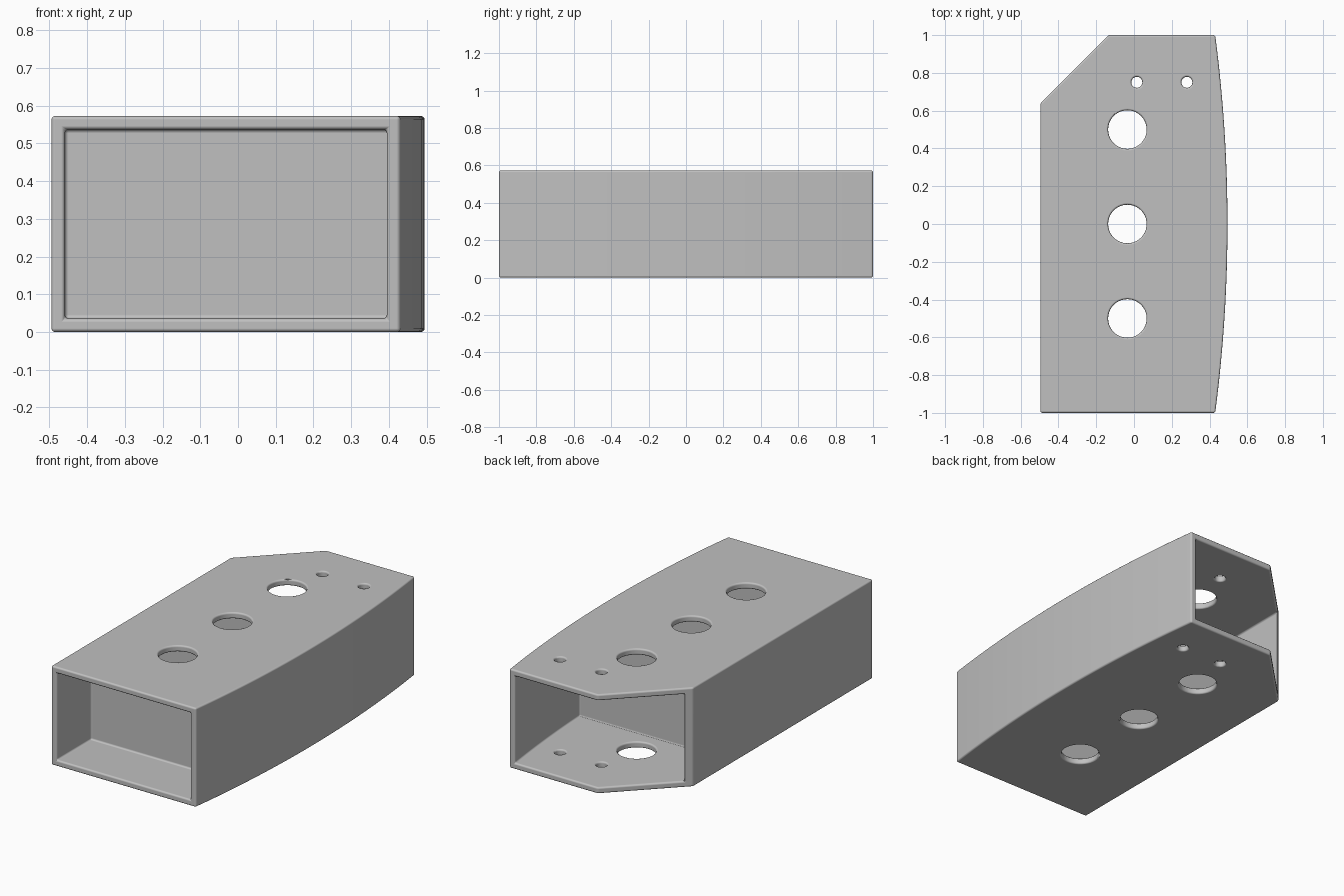
import bpy, bmesh, math

cube = bpy.data.objects.get("Cube")
if cube:
    bpy.data.objects.remove(cube, do_unlink=True)

HEIGHT, HALF_WIDTH, WALL = 0.573, 0.495, 0.036
RADIUS = 7.72          # radius of the bowed side
RIBS = (-0.67, -0.18, 0.31)
RIB_HALF = 0.016

grey = bpy.data.materials.new("plain grey")
grey.use_nodes = True
colour = (0.53, 0.53, 0.53, 1)
grey.diffuse_color = colour
grey.node_tree.nodes["Principled BSDF"].inputs["Base Color"].default_value = colour


def prism(name, outline, z0, z1):
    """Extrude a plan outline between two heights."""
    bm = bmesh.new()
    face = bm.faces.new([bm.verts.new((x, y, z0)) for x, y in outline])
    out = bmesh.ops.extrude_face_region(bm, geom=[face])
    for v in out["geom"]:
        if isinstance(v, bmesh.types.BMVert):
            v.co.z = z1
    bmesh.ops.recalc_face_normals(bm, faces=bm.faces)
    mesh = bpy.data.meshes.new(name)
    bm.to_mesh(mesh)
    bm.free()
    obj = bpy.data.objects.new(name, mesh)
    bpy.context.collection.objects.link(obj)
    mesh.materials.append(grey)
    return obj


def bowed_side(y0, y1, inset, steps):
    """Points along the bowed side, optionally moved inwards."""
    pts = []
    for i in range(steps + 1):
        y = y0 + (y1 - y0) * i / steps
        x = HALF_WIDTH - RADIUS + math.sqrt((RADIUS - inset) ** 2 - y * y)
        pts.append((x, y))
    return pts


def circle(x, y, r, sides):
    return [(x + r * math.cos(math.tau * i / sides),
             y + r * math.sin(math.tau * i / sides)) for i in range(sides)]


# Outer body with one cut-off rear corner
outline = [(-HALF_WIDTH, -1)] + bowed_side(-1, 1, 0, 24)
outline += [(-0.135, 1), (-HALF_WIDTH, 0.64)]
body = prism("hollow_ribbed_body", outline, 0, HEIGHT)

# Cavities, leaving cross ribs between them
cutters = []
starts = [-1.2] + [y + RIB_HALF for y in RIBS]
ends = [y - RIB_HALF for y in RIBS] + [1.2]
for y0, y1 in zip(starts, ends):
    inner_left = -HALF_WIDTH + WALL
    shape = [(inner_left, y0)] + bowed_side(y0, y1, WALL, 8) + [(inner_left, y1)]
    cutters.append(prism("cavity_cutter", shape, WALL, HEIGHT - WALL))

# Through holes in both plates
for y in (-0.5, 0, 0.5):
    cutters.append(prism("large_hole_cutter", circle(-0.035, y, 0.102, 40), -0.1, 0.7))
for x in (0.015, 0.28):
    cutters.append(prism("small_hole_cutter", circle(x, 0.75, 0.029, 24), -0.1, 0.7))

bpy.context.view_layer.objects.active = body
for cutter in cutters:
    cutter.hide_render = True
    mod = body.modifiers.new("cut", "BOOLEAN")
    mod.operation = "DIFFERENCE"
    mod.solver = "EXACT"
    mod.object = cutter
    bpy.ops.object.modifier_apply(modifier=mod.name)
    bpy.data.objects.remove(cutter, do_unlink=True)

# Small fillets on every edge
for poly in body.data.polygons:
    poly.use_smooth = True
bevel = body.modifiers.new("fillet", "BEVEL")
bevel.width = 0.01
bevel.segments = 3
bevel.limit_method = "ANGLE"
bevel.angle_limit = math.radians(30)
bevel.use_clamp_overlap = False
bevel.harden_normals = True
